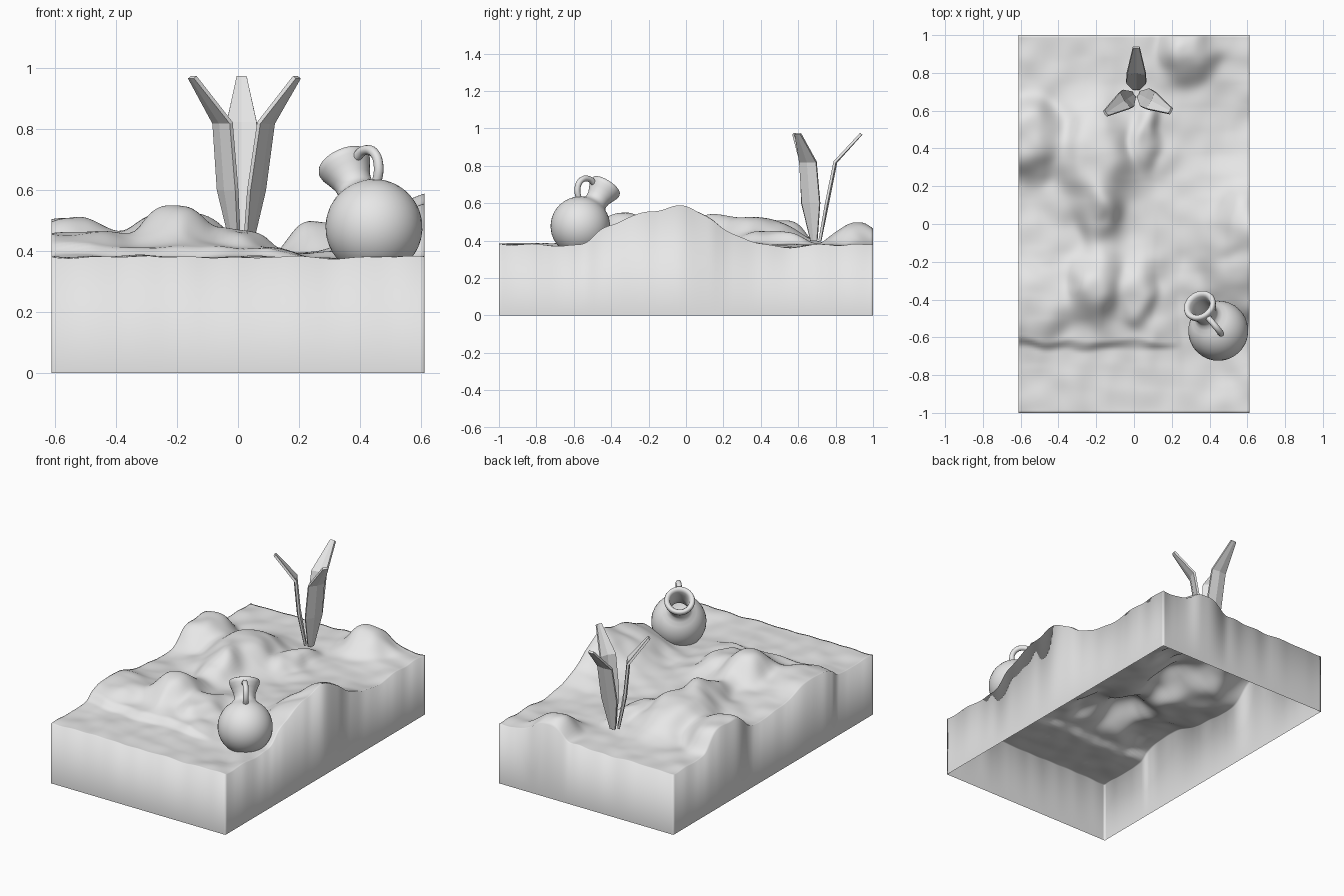
import bpy, bmesh, math
from mathutils import Vector, noise

if "Cube" in bpy.data.objects:
    bpy.data.objects.remove(bpy.data.objects["Cube"])

grey = bpy.data.materials.new("plain grey")
grey.diffuse_color = (0.8, 0.8, 0.8, 1)
grey.use_nodes = True
grey.node_tree.nodes["Principled BSDF"].inputs["Base Color"].default_value = grey.diffuse_color


def add_object(name, bm, smooth=None):
    mesh = bpy.data.meshes.new(name)
    bm.to_mesh(mesh)
    bm.free()
    mesh.materials.append(grey)
    ob = bpy.data.objects.new(name, mesh)
    bpy.context.collection.objects.link(ob)
    if smooth is not None:
        bpy.ops.object.select_all(action='DESELECT')
        ob.select_set(True)
        bpy.context.view_layer.objects.active = ob
        bpy.ops.object.shade_smooth_by_angle(angle=math.radians(smooth))
    return ob


# Terrain mounds: centre x, y, radius x, y, height, steepness
MOUNDS = [
    (-0.20, 0.34, 0.20, 0.27, 0.145, 3),   # main mound
    (-0.17, 0.04, 0.10, 0.17, 0.07, 3),    # its front tail
    (0.06, 0.48, 0.06, 0.18, 0.06, 3),     # spur by the plant
    (-0.20, -0.34, 0.13, 0.17, 0.135, 3),  # front blob
    (0.02, -0.38, 0.09, 0.17, 0.055, 4),   # small front blob
    (-0.55, -0.42, 0.22, 0.20, 0.05, 4),   # left front shelf
    (-0.56, 0.45, 0.16, 0.20, 0.125, 4),   # left bump
    (0.63, -0.05, 0.24, 0.25, 0.215, 2),   # right ridge
    (0.60, -0.34, 0.22, 0.15, 0.065, 4),   # right ridge shoulder
    (0.28, 0.92, 0.13, 0.14, 0.115, 3),    # back bump
    (0.40, -0.72, 0.22, 0.20, -0.018, 3),  # hollow under the vase
    (0.55, 0.56, 0.20, 0.18, -0.015, 3),   # hollow at the right
]


def height(x, y):
    wx = x + 0.04 * noise.noise(Vector((x * 6, y * 6, 1)))
    wy = y + 0.04 * noise.noise(Vector((x * 6, y * 6, 7)))
    z = 0.380
    for cx, cy, rx, ry, h, p in MOUNDS:
        d = math.hypot((wx - cx) / rx, (wy - cy) / ry)
        z += h * math.exp(-d ** p)
    # low step across the front left
    t = min(max((wy + 0.67) / 0.05, 0), 1)
    s = min(max((0.25 - wx) / 0.15, 0), 1)
    fade = min(max((0.2 - wy) / 0.4, 0), 1)
    z += 0.03 * t * t * (3 - 2 * t) * s * fade
    return z + 0.012 * noise.noise(Vector((x * 8, y * 8, 3)))


# Terrain block: height field with side walls, open underneath
bm = bmesh.new()
bmesh.ops.create_grid(bm, x_segments=90, y_segments=148, size=1)
for v in bm.verts:
    v.co.x *= 0.612
    v.co.z = height(v.co.x, v.co.y)
edges = [e for e in bm.edges if e.is_boundary]
ext = bmesh.ops.extrude_edge_only(bm, edges=edges)["geom"]
for v in ext:
    if isinstance(v, bmesh.types.BMVert):
        v.co.z = 0
bmesh.ops.recalc_face_normals(bm, faces=bm.faces)
top = max(bm.faces, key=lambda f: f.calc_center_median().z)
if top.normal.z < 0:
    bmesh.ops.reverse_faces(bm, faces=bm.faces)
add_object("terrain", bm, 180)

# Vase: lathe profile (radius, distance along axis), tilted
R = 0.159
profile = [(R * math.sin(a), -R * math.cos(a))
           for a in [math.radians(i * 9.4) for i in range(17)]]
profile[0] = (0, -R)
profile += [(0.063, 0.157), (0.061, 0.172), (0.064, 0.195), (0.076, 0.225),
            (0.086, 0.248), (0.089, 0.263), (0.085, 0.275), (0.075, 0.279),
            (0.063, 0.274), (0.056, 0.262), (0.052, 0.235), (0.048, 0.19),
            (0.052, 0.13), (0.09, 0.08), (0, 0.02)]
bm = bmesh.new()
verts = [bm.verts.new((r, 0, t)) for r, t in profile]
loop = [bm.edges.new(p) for p in zip(verts, verts[1:])]
bmesh.ops.spin(bm, geom=verts + loop, cent=(0, 0, 0), axis=(0, 0, 1),
               angle=math.tau, steps=40)
bmesh.ops.remove_doubles(bm, verts=bm.verts, dist=0.0005)
bmesh.ops.recalc_face_normals(bm, faces=bm.faces)
vase = add_object("vase", bm, 60)
vase.location = (0.446, -0.565, 0.477)
vase.rotation_euler = Vector((-0.1, 0.135, 0.21)).to_track_quat('Z', 'Y').to_euler()

# Vase handle: round tube from rim to shoulder
curve = bpy.data.curves.new("vase_handle", 'CURVE')
curve.dimensions = '3D'
curve.bevel_depth = 0.016
curve.bevel_resolution = 4
curve.use_fill_caps = True
path = [(0.385, -0.488, 0.705), (0.415, -0.522, 0.730), (0.446, -0.56, 0.722),
        (0.461, -0.58, 0.68), (0.452, -0.57, 0.61)]
sp = curve.splines.new('BEZIER')
sp.bezier_points.add(len(path) - 1)
for p, co in zip(sp.bezier_points, path):
    p.co = co
    p.handle_left_type = p.handle_right_type = 'AUTO'
curve.materials.append(grey)
bpy.context.collection.objects.link(bpy.data.objects.new("vase_handle", curve))


# Plant: three slightly folded low-poly blades around a centre
def leaf(name, azimuth, kink, reach):
    rows = [(0.02, 0.40, 0.018), (0.055, 0.60, 0.053),
            (kink, 0.82, 0.05), (reach, 0.970, 0.017)]  # radius, z, half width
    out = Vector((math.cos(azimuth), math.sin(azimuth), 0))
    side = Vector((-out.y, out.x, 0))
    centre = Vector((0.012, 0.695, 0))
    bm = bmesh.new()
    grid = []
    for r, z, w in rows:
        base = centre + Vector((0, 0, z))
        grid.append([bm.verts.new(base + out * (r + (0.15 * w if k == 0 else 0)) + side * w * k)
                     for k in (-1, 0, 1)])
    for a, b in zip(grid, grid[1:]):
        for i in range(2):
            bm.faces.new((a[i], a[i + 1], b[i + 1], b[i]))
    ob = add_object(name, bm)
    mod = ob.modifiers.new("thickness", 'SOLIDIFY')
    mod.thickness = 0.014
    mod.offset = 0


for name, deg, kink, reach in (("back_leaf", 90, 0.10, 0.24),
                               ("left_leaf", 214, 0.075, 0.195),
                               ("right_leaf", 332, 0.09, 0.205)):
    leaf(name, math.radians(deg), kink, reach)
